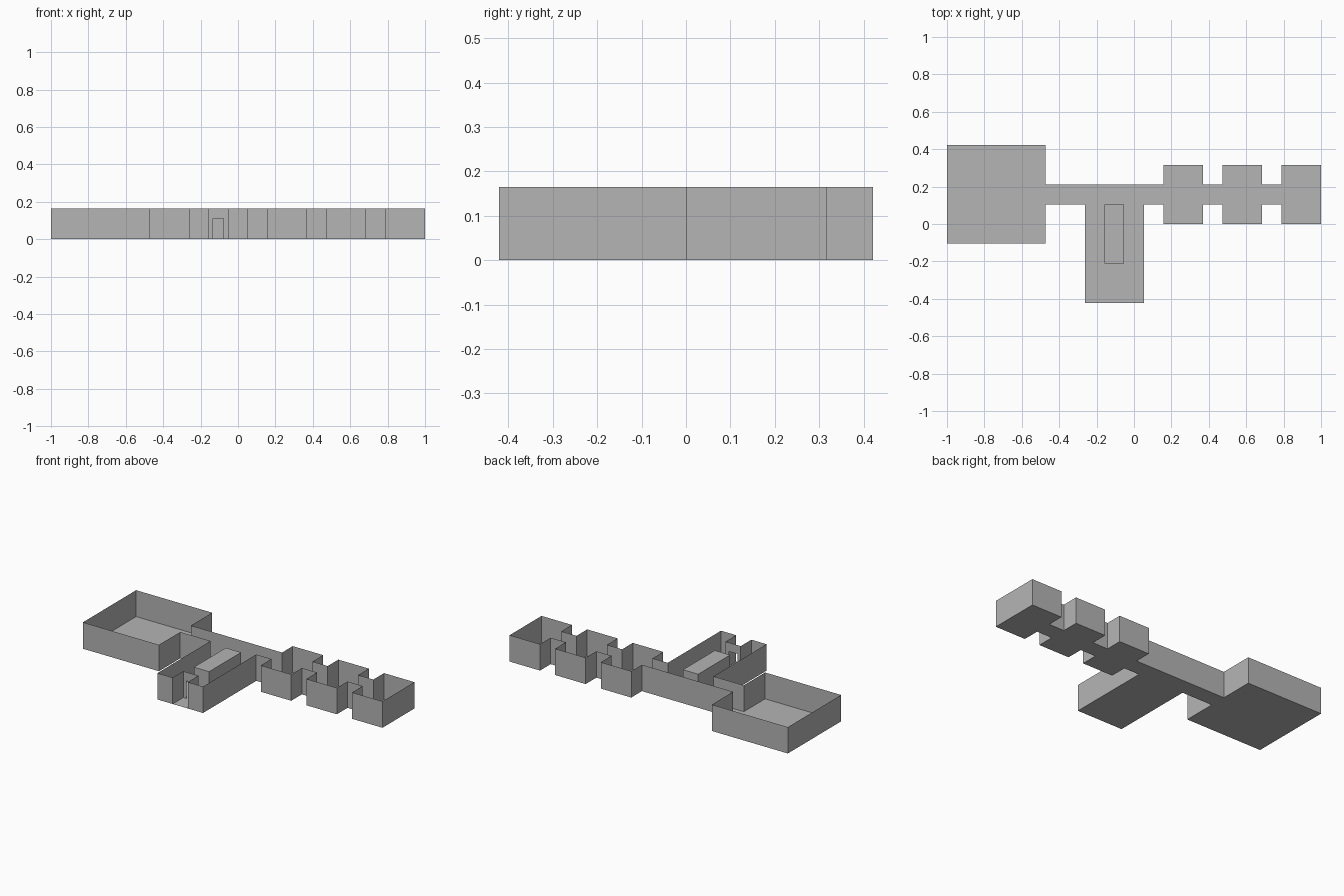
import bpy

cube = bpy.data.objects.get("Cube")
if cube:
    bpy.data.objects.remove(cube, do_unlink=True)

UNIT = 2 / 19        # one square of the floor plan
WALL_H = 0.165
BLOCK_H = 0.15
DOOR_H = 0.11

grey = bpy.data.materials.new("plain_grey")
grey.use_nodes = True
colour = (0.46, 0.46, 0.46, 1)
grey.diffuse_color = colour
grey.node_tree.nodes["Principled BSDF"].inputs["Base Color"].default_value = colour


def plan(x, y, z=0.0):
    """Plan squares to world position."""
    return (x * UNIT - 1, (y - 4) * UNIT, z)


def add_mesh(name, verts, faces):
    mesh = bpy.data.meshes.new(name)
    mesh.from_pydata(verts, [], faces)
    mesh.materials.append(grey)
    obj = bpy.data.objects.new(name, mesh)
    bpy.context.collection.objects.link(obj)
    return obj


def floor(name, x0, x1, y0, y1):
    corners = [(x0, y0), (x1, y0), (x1, y1), (x0, y1)]
    add_mesh(name + "_floor", [plan(*c) for c in corners], [(0, 1, 2, 3)])


def walls(name, *paths):
    """Thin upright walls along each path."""
    verts, faces = [], []
    for path in paths:
        for a, b in zip(path, path[1:]):
            n = len(verts)
            verts += [plan(*a), plan(*b), plan(*b, WALL_H), plan(*a, WALL_H)]
            faces.append((n, n + 1, n + 2, n + 3))
    add_mesh(name + "_walls", verts, faces)


def flip(path):
    """Mirror a path across the corridor's centre line."""
    return [(x, 11 - y) for x, y in path]


# Great room, open to the corridor
floor("great_room", 0, 5, 3, 8)
walls("great_room", [(5, 5), (5, 3), (0, 3), (0, 8), (5, 8), (5, 6)])

# Main corridor, with the hall joining its front side
floor("corridor", 5, 11, 5, 6)
walls("corridor", [(5, 6), (11, 6)], [(5, 5), (7, 5)], [(10, 5), (11, 5)])

# Three small rooms and the links between them
for i, x in enumerate((11, 14, 17)):
    room = f"small_room_{i + 1}"
    floor(room, x, x + 2, 4, 7)
    side = [(x, 5), (x, 4), (x + 2, 4), (x + 2, 5)]
    if i < 2:
        walls(room, side, flip(side))
        link = [(x + 2, 5), (x + 3, 5)]
        floor(f"link_{i + 1}", x + 2, x + 3, 5, 6)
        walls(f"link_{i + 1}", link, flip(link))
    else:
        walls(room, side, flip(side), [(x + 2, 5), (x + 2, 6)])

# Entrance hall with a recessed porch
floor("hall", 7, 10, 0, 5)
walls("hall", [(7, 5), (7, 0), (8, 0), (8, 1)], [(9, 1), (9, 0), (10, 0), (10, 5)])

# Porch wall with a doorway: two jambs and a lintel
d0, d1 = 8.22, 8.76
outline = [(8, 0), (d0, 0), (d0, DOOR_H), (d1, DOOR_H), (d1, 0), (9, 0),
           (9, DOOR_H), (9, WALL_H), (8, WALL_H), (8, DOOR_H)]
add_mesh("doorway_wall", [plan(x, 1, z) for x, z in outline],
         [(0, 1, 2, 9), (4, 5, 6, 3), (9, 2, 3, 6, 7, 8)])

# Solid block inside the hall
bpy.ops.mesh.primitive_cube_add(size=1, location=plan(8.5, 3.5, BLOCK_H / 2))
block = bpy.context.object
block.name = "hall_block"
block.scale = (UNIT, 3 * UNIT, BLOCK_H)
block.data.materials.append(grey)
